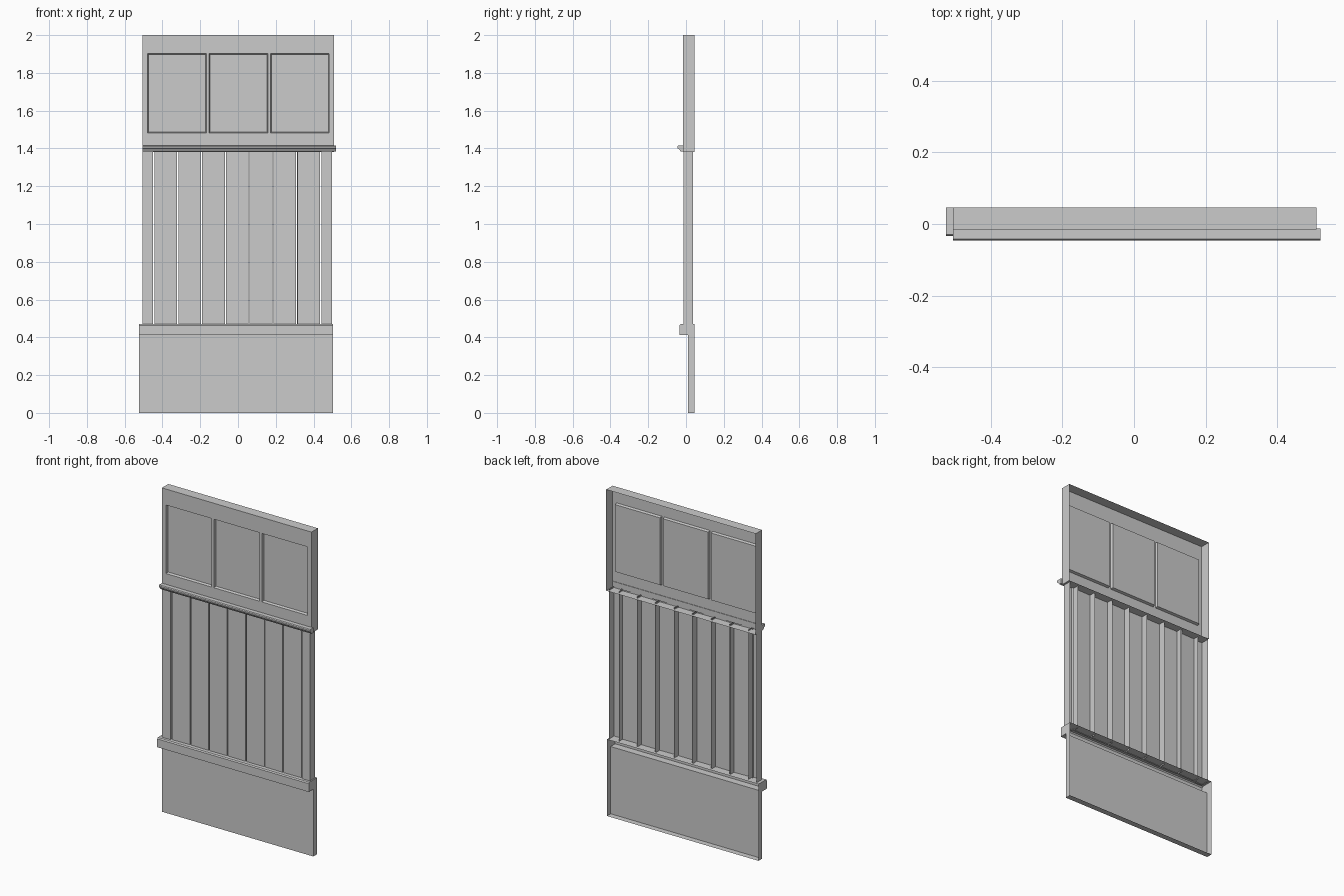
import bpy, bmesh
from mathutils import Matrix

if "Cube" in bpy.data.objects:
    bpy.data.objects.remove(bpy.data.objects["Cube"])


def finish(name, bm):
    bmesh.ops.remove_doubles(bm, verts=bm.verts, dist=1e-5)
    me = bpy.data.meshes.new(name)
    bm.to_mesh(me)
    bm.free()
    ob = bpy.data.objects.new(name, me)
    bpy.context.collection.objects.link(ob)
    return ob


def sweep_x(name, profile, x0, x1, closed=False):
    """Run a (y, z) profile along x with end caps; open profiles leave the back open."""
    bm = bmesh.new()
    a = [bm.verts.new((x0, y, z)) for y, z in profile]
    b = [bm.verts.new((x1, y, z)) for y, z in profile]
    n = len(profile)
    for i in range(n if closed else n - 1):
        j = (i + 1) % n
        bm.faces.new((a[i], a[j], b[j], b[i]))
    bm.faces.new(a[::-1])
    bm.faces.new(b)
    bmesh.ops.recalc_face_normals(bm, faces=bm.faces)
    return finish(name, bm)


def sweep_z(name, profile, z0, z1, yaw=0.0):
    """Run an open (x, y) profile upward, turned slightly about its middle."""
    bm = bmesh.new()
    a = [bm.verts.new((x, y, z0)) for x, y in profile]
    b = [bm.verts.new((x, y, z1)) for x, y in profile]
    for i in range(len(profile) - 1):
        bm.faces.new((a[i], a[i + 1], b[i + 1], b[i]))
    mid = (sum(p[0] for p in profile) / len(profile), 0, 0)
    bmesh.ops.rotate(bm, verts=bm.verts, cent=mid, matrix=Matrix.Rotation(yaw, 3, 'Z'))
    return finish(name, bm)


BACK = 0.046

# lower panel with its projecting ledge, open at the back
sweep_x("lower_panel_and_ledge",
        [(BACK, 0), (0.01, 0), (0.01, 0.412), (-0.034, 0.412),
         (-0.034, 0.463), (-0.029, 0.47), (BACK, 0.47)], -0.524, 0.504)

# middle boards: shallow channels, each hung a little askew
PITCH, X0 = 0.126, -0.445
yaws = [0.03, -0.015, 0.01, -0.01, 0.012, -0.01, 0.02]
for i, yaw in enumerate(yaws):
    l, r = X0 + i * PITCH + 0.003, X0 + (i + 1) * PITCH - 0.003
    sweep_z("board_%d" % (i + 1), [(l, 0.03), (l, -0.006), (r, -0.006), (r, 0.03)],
            0.465, 1.388, yaw)

# narrow end posts
sweep_z("left_post", [(-0.505, 0.038), (-0.505, -0.013), (-0.45, -0.013), (-0.45, 0.004)],
        0.465, 1.388)
sweep_z("right_post", [(0.443, 0.004), (0.443, -0.013), (0.497, -0.013), (0.497, 0.038)],
        0.465, 1.388)

# upper panel: front grid with three sunk fields, returned edges, open back
bm = bmesh.new()
xs = [-0.505, -0.478, -0.168, -0.153, 0.158, 0.173, 0.483, 0.509]
zs = [1.38, 1.482, 1.902, 2.0]
FRONT = -0.016
grid = [[bm.verts.new((x, FRONT, z)) for z in zs] for x in xs]
fields = []
for i in range(len(xs) - 1):
    for k in range(len(zs) - 1):
        f = bm.faces.new((grid[i][k], grid[i + 1][k], grid[i + 1][k + 1], grid[i][k + 1]))
        if k == 1 and i % 2 == 1:
            fields.append(f)
rim = [e for e in bm.edges if e.is_boundary]
ext = bmesh.ops.extrude_edge_only(bm, edges=rim)["geom"]
bmesh.ops.translate(bm, vec=(0, BACK - FRONT, 0),
                    verts=[g for g in ext if isinstance(g, bmesh.types.BMVert)])
bm.normal_update()
bmesh.ops.inset_individual(bm, faces=fields, thickness=0.006, depth=-0.016)
finish("upper_panel", bm)

# moulding under the upper panel
sweep_x("moulding",
        [(-0.013, 1.416), (-0.042, 1.416), (-0.046, 1.411), (-0.046, 1.402),
         (-0.036, 1.396), (-0.028, 1.384), (-0.013, 1.384)], -0.505, 0.52, closed=True)
